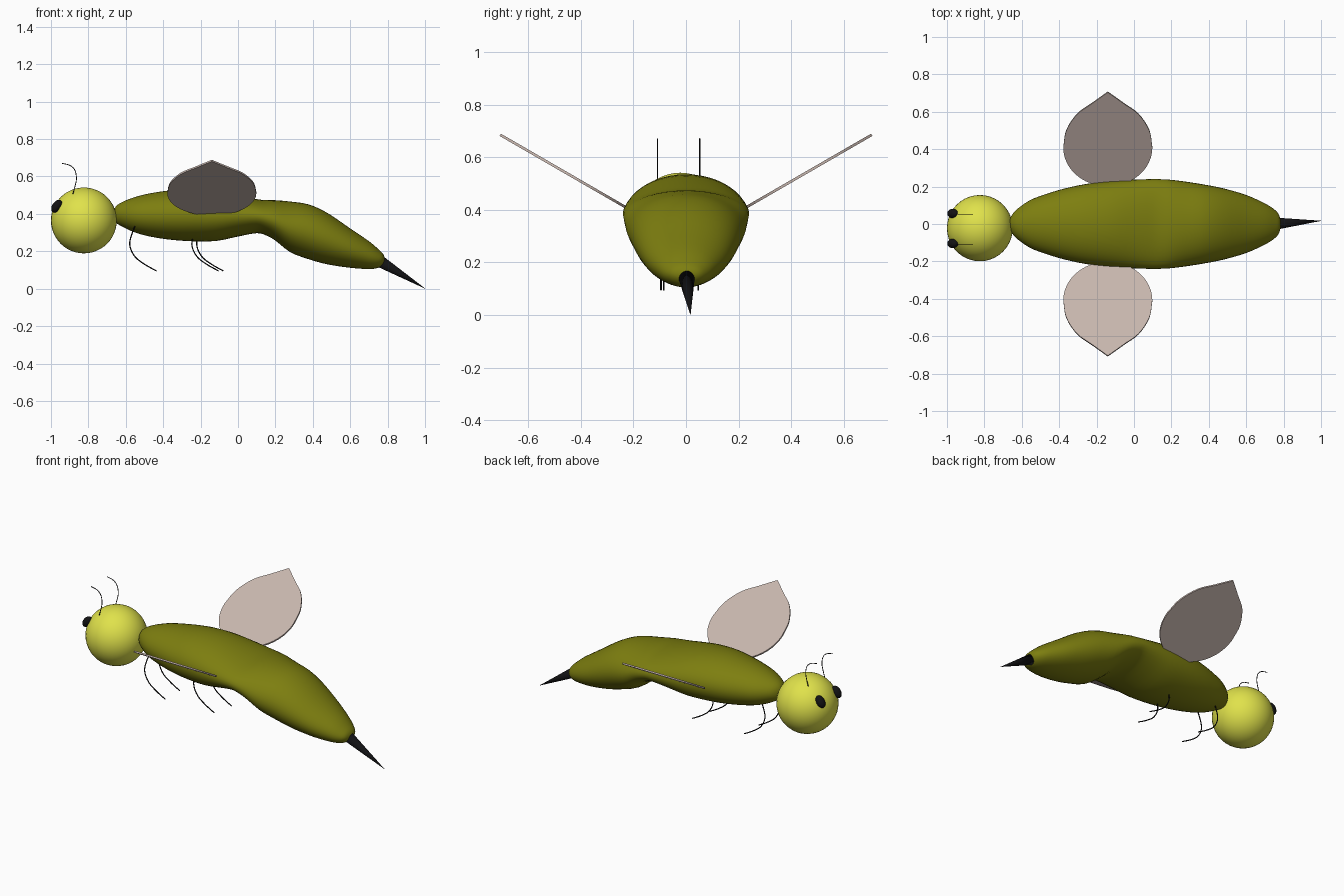
import bpy, bmesh, math
from mathutils import Vector, Matrix

if "Cube" in bpy.data.objects:
    bpy.data.objects.remove(bpy.data.objects["Cube"])


def material(name, rgb):
    m = bpy.data.materials.new(name)
    m.diffuse_color = (*rgb, 1)
    m.use_nodes = True
    m.node_tree.nodes["Principled BSDF"].inputs["Base Color"].default_value = m.diffuse_color
    return m


OLIVE = material("olive", (0.205, 0.21, 0.005))
YELLOW = material("yellow", (0.745, 0.76, 0.07))
BLACK = material("black", (0.006, 0.006, 0.007))
WING = material("dusty pink", (0.57, 0.465, 0.42))


def finish(name, bm, mat, smooth=True):
    bmesh.ops.recalc_face_normals(bm, faces=bm.faces)
    me = bpy.data.meshes.new(name)
    bm.to_mesh(me)
    bm.free()
    for p in me.polygons:
        p.use_smooth = smooth
    me.materials.append(mat)
    ob = bpy.data.objects.new(name, me)
    bpy.context.collection.objects.link(ob)
    return ob


def ellipsoid(name, loc, radii, mat, tilt=0.0):
    bm = bmesh.new()
    m = (Matrix.Translation(loc) @ Matrix.Rotation(tilt, 4, 'Y')
         @ Matrix.Diagonal((*radii, 1)))
    bmesh.ops.create_uvsphere(bm, u_segments=40, v_segments=24, radius=1, matrix=m)
    return finish(name, bm, mat)


def spline(pts, steps):
    """Smooth path passing through every point."""
    p = [Vector(q) for q in pts]
    p = [2 * p[0] - p[1]] + p + [2 * p[-1] - p[-2]]
    out = []
    for a, b, c, d in zip(p, p[1:], p[2:], p[3:]):
        for i in range(steps):
            t = i / steps
            out.append(0.5 * (2 * b + (c - a) * t + (2 * a - 5 * b + 4 * c - d) * t * t
                              + (3 * b - a - 3 * c + d) * t ** 3))
    return out + [p[-2]]


def tube(name, pts, radius, mat):
    """Thin round strand in a plane of constant y."""
    bm = bmesh.new()
    path = spline(pts, 5)
    rings = []
    for i, c in enumerate(path):
        d = (path[min(i + 1, len(path) - 1)] - path[max(i - 1, 0)]).normalized()
        side = Vector((0, 1, 0))
        up = d.cross(side)
        rings.append([bm.verts.new(c + radius * (math.cos(k * math.pi / 4) * side
                                                 + math.sin(k * math.pi / 4) * up))
                      for k in range(8)])
    for r, s in zip(rings, rings[1:]):
        for k in range(8):
            bm.faces.new((r[k], r[(k + 1) % 8], s[(k + 1) % 8], s[k]))
    bm.faces.new(rings[0])
    bm.faces.new(rings[-1])
    return finish(name, bm, mat)


# Body: elliptical sections (x, top, bottom, half width)
SECTIONS = [
    (-.668, .398, .392, .004), (-.66, .43, .36, .035), (-.63, .458, .338, .075),
    (-.56, .487, .304, .125), (-.48, .508, .281, .157), (-.37, .525, .263, .19),
    (-.25, .535, .254, .215), (-.12, .528, .255, .23), (0, .503, .279, .237),
    (.1, .479, .297, .24), (.15, .474, .285, .239), (.2, .473, .257, .236),
    (.28, .466, .195, .226), (.38, .45, .157, .21), (.48, .404, .13, .19),
    (.6, .322, .112, .155), (.7, .254, .105, .11), (.75, .212, .112, .078),
    (.775, .187, .13, .05), (.785, .165, .148, .012)]
bm = bmesh.new()
N = 40
xs = spline([(s[0], s[1], s[2]) for s in SECTIONS], 3)
ws = spline([(s[0], s[3], 0) for s in SECTIONS], 3)
rings = []
for s, w in zip(xs, ws):
    x, top, bot = s
    rings.append([bm.verts.new((x, w.y * math.cos(2 * math.pi * k / N),
                                (top + bot) / 2 + (top - bot) / 2 * math.sin(2 * math.pi * k / N)))
                  for k in range(N)])
for r, s in zip(rings, rings[1:]):
    for k in range(N):
        bm.faces.new((r[k], r[(k + 1) % N], s[(k + 1) % N], s[k]))
bm.faces.new(rings[0])
bm.faces.new(rings[-1])
finish("body", bm, OLIVE)

# Head and eyes
ellipsoid("head", (-.824, -.022, .365), (.176, .177, .176), YELLOW)
for side, y in (("left", -.104), ("right", .056)):
    ellipsoid(side + "_eye", (-.969, y, .441), (.024, .025, .038), BLACK, math.radians(35))
    # Antenna curling forward
    tube(side + "_antenna", [(-.886, y - .004, .495), (-.878, y - .004, .525),
                             (-.864, y - .004, .585), (-.873, y - .004, .635),
                             (-.9, y - .004, .66), (-.94, y - .004, .67)], .0022, BLACK)

# Stinger
base, tip = Vector((.76, .002, .146)), Vector((1.0, .017, .001))
axis = tip - base
bm = bmesh.new()
bmesh.ops.create_cone(bm, cap_ends=True, segments=32, radius1=.032, radius2=0.0005,
                      depth=axis.length,
                      matrix=Matrix.Translation((base + tip) / 2)
                      @ axis.to_track_quat('Z', 'Y').to_matrix().to_4x4())
finish("stinger", bm, BLACK)

# Legs: one curve repeated
LEG = [(-.535, .36), (-.56, .313), (-.579, .238), (-.553, .174), (-.5, .131), (-.436, .095)]
for name, dx, y in (("front_left_leg", 0, -.095), ("front_right_leg", 0, .047),
                    ("rear_left_leg", .332, -.085), ("rear_right_leg", .358, .047)):
    tube(name, [(x + dx, y, z) for x, z in LEG], .0032, BLACK)

# Wings: round base drawn to a point, raised 30 degrees
R = .238
half = [(R * math.cos(a), R * math.sin(a))
        for a in (math.radians(-90 + 7.5 * i) for i in range(13))]
half += [(v.x, v.y) for v in spline([(R, 0, 0), (.222, .105, 0), (.165, .205, 0),
                                     (.085, .272, 0), (0, .342, 0)], 4)[1:]]
outline = half + [(-x, v) for x, v in reversed(half[1:-1])]
c, s = math.cos(math.radians(30)), math.sin(math.radians(30))
for name, side in (("left_wing", -1), ("right_wing", 1)):
    bm = bmesh.new()
    layers = []
    for h in (-.005, .005):
        layers.append([bm.verts.new((-.14 + x, side * (.41 + v * c - h * s),
                                     .514 + v * s + h * c)) for x, v in outline])
    lo, hi = layers
    n = len(outline)
    bm.faces.new(lo)
    bm.faces.new(hi)
    for k in range(n):
        bm.faces.new((lo[k], lo[(k + 1) % n], hi[(k + 1) % n], hi[k]))
    finish(name, bm, WING, smooth=False)
